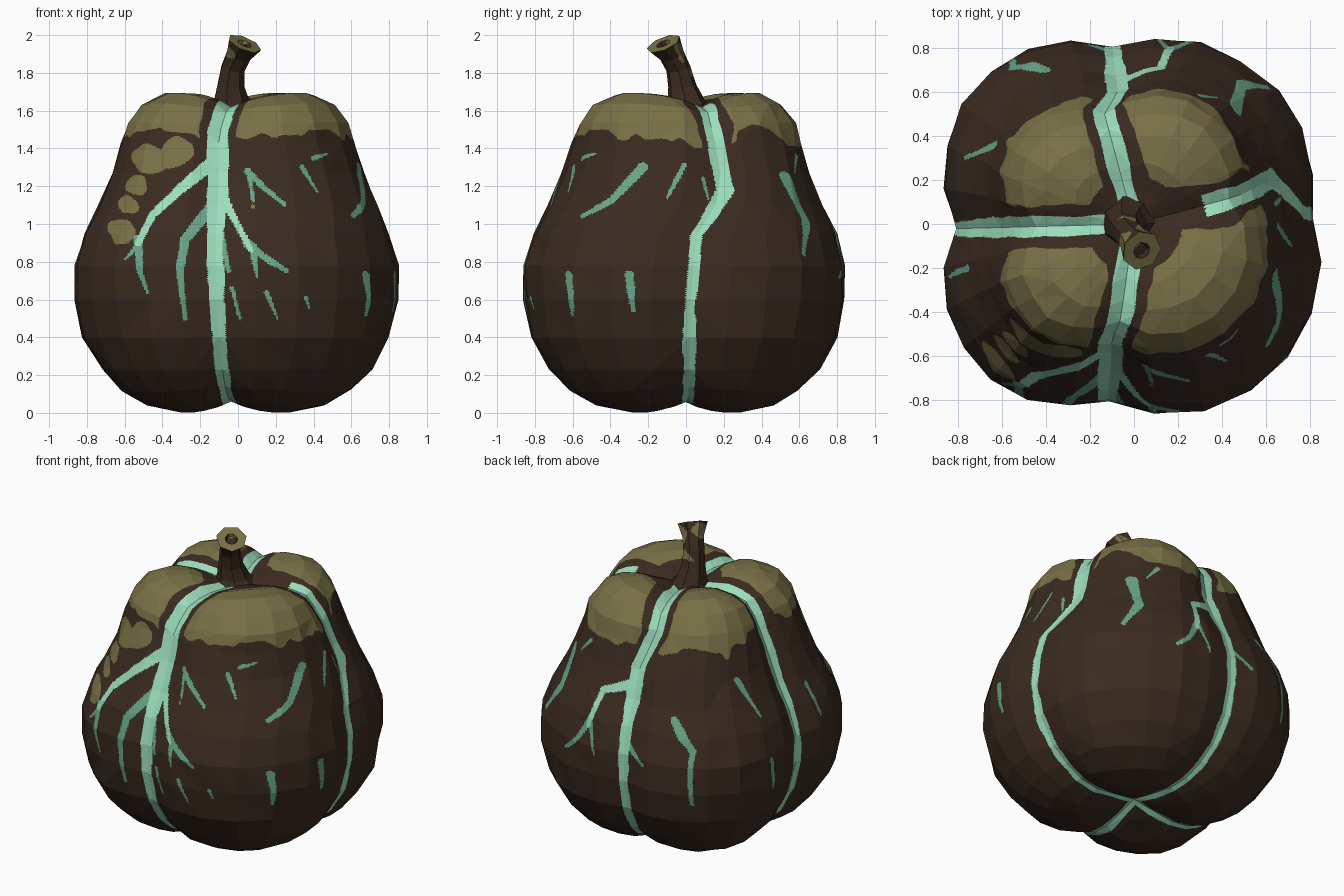
import bpy, bmesh, math, random
from mathutils import Vector, noise

random.seed(4)
cube = bpy.data.objects.get("Cube")
if cube:
    bpy.data.objects.remove(cube, do_unlink=True)

BROWN, OLIVE, AQUA, TEAL = range(4)
PALETTE = [("dark brown skin", (0.043, 0.024, 0.0145)),
           ("olive patches", (0.19, 0.165, 0.062)),
           ("bright aqua vein", (0.33, 0.73, 0.51)),
           ("dim teal vein", (0.14, 0.37, 0.245))]


def make_material(name, rgb):
    mat = bpy.data.materials.new(name)
    mat.use_nodes = True
    mat.diffuse_color = (*rgb, 1)
    bsdf = mat.node_tree.nodes["Principled BSDF"]
    bsdf.inputs["Base Color"].default_value = (*rgb, 1)
    bsdf.inputs["Roughness"].default_value = 0.8
    return mat


materials = [make_material(*entry) for entry in PALETTE]


def interp(x, points):
    """Piecewise linear lookup in a list of (x, y) pairs."""
    if x <= points[0][0]:
        return points[0][1]
    for (a, ya), (b, yb) in zip(points, points[1:]):
        if x <= b:
            return ya + (yb - ya) * (x - a) / (b - a)
    return points[-1][1]


def skin(bm, rings, bottom, top):
    """Join closed rings of points with quads and close both ends with fans."""
    loops = [[bm.verts.new(p) for p in ring] for ring in rings]
    count = len(loops[0])
    for low, high in zip(loops, loops[1:]):
        for i in range(count):
            j = (i + 1) % count
            bm.faces.new((low[i], low[j], high[j], high[i]))
    first, last = bm.verts.new(bottom), bm.verts.new(top)
    for i in range(count):
        j = (i + 1) % count
        bm.faces.new((first, loops[0][j], loops[0][i]))
        bm.faces.new((last, loops[-1][i], loops[-1][j]))


def finish(bm, name):
    mesh = bpy.data.meshes.new(name)
    bm.to_mesh(mesh)
    bm.free()
    for mat in materials:
        mesh.materials.append(mat)
    obj = bpy.data.objects.new(name, mesh)
    bpy.context.collection.objects.link(obj)


def refine(bm, faces, cuts):
    edges = list({e for f in faces for e in f.edges})
    bmesh.ops.subdivide_edges(bm, edges=edges, cuts=cuts, use_grid_fill=True)


# Creases between the four lobes: front, left, back, right
def creases(z):
    front = interp(z, [(.1, -97), (1.1, -99), (1.5, -101), (1.65, -98)])
    left = interp(z, [(.55, 1.5), (.94, 4), (1.18, 18), (1.6, 15)])
    back = interp(z, [(1.3, 97), (1.5, 105)])
    return [math.radians(a) for a in (front, left, back, 181.5)]


# Body profile: reach, height, crease reach, crease drop
PROFILE = [(.14, .04, 1, .04), (.32, 0, .95, .06), (.48, .03, .91, .05),
           (.62, .11, .9, .03), (.72, .23, .92, 0), (.81, .4, .94, 0),
           (.85, .6, .95, 0), (.85, .78, .95, 0), (.8, .95, .95, 0),
           (.73, 1.1, .93, 0), (.66, 1.27, .92, 0), (.61, 1.43, .9, 0),
           (.58, 1.54, .88, -.03), (.51, 1.64, .87, -.05),
           (.4, 1.695, .87, -.08), (.27, 1.69, .92, -.07), (.14, 1.64, 1, -.03)]
BULGE = (1.09, 1.05, 1.12, 1.13)
PER_LOBE = 7


def body_ring(reach, z, crease, drop):
    ring = []
    angles = creases(z)
    angles.append(angles[0] + math.tau)
    for a, b, bulge in zip(angles, angles[1:], BULGE):
        for i in range(PER_LOBE):
            t = i / PER_LOBE
            swell = math.sin(math.pi * t) ** 0.85
            r = reach * (crease + (bulge - crease) * swell)
            r += random.uniform(-1, 1) * 0.008
            theta = a + (b - a) * t
            height = max(0, z + drop * (1 - swell))
            ring.append((r * math.cos(theta), r * math.sin(theta), height))
    return ring


# Branching veins per side: colour, half width, path of (sideways, height)
FRONT = [(AQUA, .034, [(-.14, 1.32), (-.3, 1.19), (-.45, 1.05), (-.53, .9)]),
         (TEAL, .022, [(-.53, .92), (-.52, .75), (-.48, .64)]),
         (TEAL, .014, [(-.52, .9), (-.6, .81)]),
         (TEAL, .03, [(-.13, 1.1), (-.28, .92), (-.31, .75), (-.28, .5)]),
         (AQUA, .026, [(-.07, 1.12), (.07, .86)]),
         (TEAL, .024, [(.05, .9), (.13, .83), (.26, .75)]),
         (TEAL, .018, [(.08, .86), (.1, .72)]),
         (TEAL, .014, [(.15, .64), (.21, .5)]),
         (TEAL, .02, [(-.09, .95), (-.05, .75)]),
         (TEAL, .012, [(-.03, .66), (.01, .5)]),
         (TEAL, .02, [(.05, 1.28), (.13, 1.2), (.25, 1.1)]),
         (TEAL, .014, [(.06, 1.26), (.08, 1.12)]),
         (TEAL, .012, [(.34, 1.3), (.42, 1.17)]),
         (TEAL, .012, [(.4, 1.35), (.47, 1.37)]),
         (TEAL, .012, [(.36, .61), (.38, .54)])]
LEFT = [(TEAL, .026, [(-.23, 1.3), (-.4, 1.12), (-.55, 1.04)]),
        (TEAL, .016, [(-.01, 1.31), (-.1, 1.14)]),
        (TEAL, .024, [(-.3, .73), (-.28, .54)]),
        (TEAL, .018, [(-.62, .73), (-.6, .52)]),
        (TEAL, .012, [(.09, 1.24), (.12, 1.13)])]
BACK = [(AQUA, .032, [(-.1, 1.2), (.12, 1.12), (.17, .9)]),
        (TEAL, .022, [(.17, .92), (.24, .8), (.33, .72)]),
        (TEAL, .018, [(.16, .95), (.1, .74)]),
        (TEAL, .024, [(-.1, .86), (-.25, .75)]),
        (TEAL, .024, [(-.4, 1.05), (-.55, .88), (-.56, .53)]),
        (TEAL, .026, [(.46, 1.25), (.49, 1.02), (.61, .84)]),
        (TEAL, .014, [(.3, 1.36), (.38, 1.27)])]
RIGHT = [(TEAL, .018, [(.36, 1.25), (.3, 1.02)]),
         (TEAL, .018, [(.3, .75), (.28, .55)]),
         (TEAL, .016, [(-.2, 1.05), (-.24, .85)])]
# Olive spots below the front right patch: sideways, height, radius
SPOTS = [(-.62, .96, .075), (-.57, 1.1, .05), (-.52, 1.2, .06),
         (-.48, 1.36, .09), (-.33, 1.39, .09), (.08, 1.09, .03)]


def on_vein(u, z, width, path, grow):
    for i, ((ax, az), (bx, bz)) in enumerate(zip(path, path[1:])):
        dx, dz = bx - ax, bz - az
        t = ((u - ax) * dx + (z - az) * dz) / (dx * dx + dz * dz)
        t = min(1, max(0, t))
        w = width * (1 - 0.55 * (i + t) / (len(path) - 1)) + grow
        if (u - ax - t * dx)**2 + (z - az - t * dz)**2 < w * w and w > 0:
            return True
    return False


def skin_colour(p, grow=0.0):
    x, y, z = p
    r, theta = math.hypot(x, y), math.atan2(y, x)
    gaps = [r * abs(math.remainder(theta - a, math.tau)) for a in creases(z)]
    gap = min(gaps)
    wobble = noise.noise(p * 7) * 0.012
    width = interp(z, [(0, .029), (.9, .035), (1.15, .048)])
    if gap == gaps[0]:
        width *= 1.15
    starts_late = gaps[1] == gap and z > 1 and r < 0.33
    if gap < width + wobble + grow and not starts_late:
        return AQUA
    # Thin branches on the side that faces outward
    for depth, u, veins in ((-y, x, FRONT), (x, y, LEFT), (y, x, BACK), (-x, y, RIGHT)):
        if depth > 0.5 * abs(u) and z < 1.45:
            for colour, w, path in veins:
                if on_vein(u, z, w, path, grow + wobble * 0.4):
                    return colour
    # Olive caps on top of each lobe
    rough = noise.noise(p * 4.5) * 0.1 + noise.noise(p * 12) * 0.04
    if z + rough + grow > 1.46 and gap + rough * 0.4 + grow > 0.1 and r + grow > 0.22:
        return OLIVE
    if y < 0:
        for sx, sz, sr in SPOTS:
            if math.hypot(x - sx, z - sz) < sr + rough * 0.5 + grow:
                return OLIVE
    return BROWN


# Lobed body, cut finely only along the colour borders
bm = bmesh.new()
skin(bm, [body_ring(*row) for row in PROFILE], (0, 0, 0.1), (0, 0, 1.6))
bmesh.ops.triangulate(bm, faces=bm.faces[:])
refine(bm, bm.faces[:], 5)
border = []
for face in bm.faces:
    c = face.calc_center_median()
    if skin_colour(c, 0.018) != skin_colour(c, -0.018):
        border.append(face)
refine(bm, border, 2)
bmesh.ops.triangulate(bm, faces=[f for f in bm.faces if len(f.verts) > 3])
for face in bm.faces:
    face.material_index = skin_colour(face.calc_center_median())
finish(bm, "lobed_body")

# Bent stem with a flared, hollowed tip: centre, radius, lean
STEM = [((-.01, .01, 1.57), .15, 0), ((-.035, 0, 1.65), .1, .1), ((-.04, -.02, 1.73), .076, .1),
        ((-.03, -.04, 1.82), .066, .2), ((0, -.075, 1.89), .068, .35),
        ((.035, -.12, 1.955), .095, .42), ((.035, -.12, 1.955), .04, .42),
        ((.027, -.112, 1.94), .03, .42)]


def stem_ring(centre, radius, lean):
    turn = Vector((0, 0, 1)).rotation_difference(Vector((lean, -lean, 1)))
    ring = []
    for i in range(7):
        a = math.tau * i / 7
        ring.append(Vector(centre) + turn @ Vector((radius * math.cos(a), radius * math.sin(a), 0)))
    return ring


bm = bmesh.new()
skin(bm, [stem_ring(*row) for row in STEM], (0, 0, 1.57), (.027, -.112, 1.94))
bmesh.ops.triangulate(bm, faces=bm.faces[:])
refine(bm, bm.faces[:], 5)
tip, axis = Vector(STEM[5][0]), Vector((.42, -.42, 1)).normalized()
for face in bm.faces:
    c = face.calc_center_median()
    on_cap = abs((c - tip).dot(axis)) < 0.004 and (c - tip).length > 0.04
    streak = c.z > 1.78 and noise.noise(c * 9) > 0.2
    face.material_index = OLIVE if on_cap or streak else BROWN
finish(bm, "stem")
